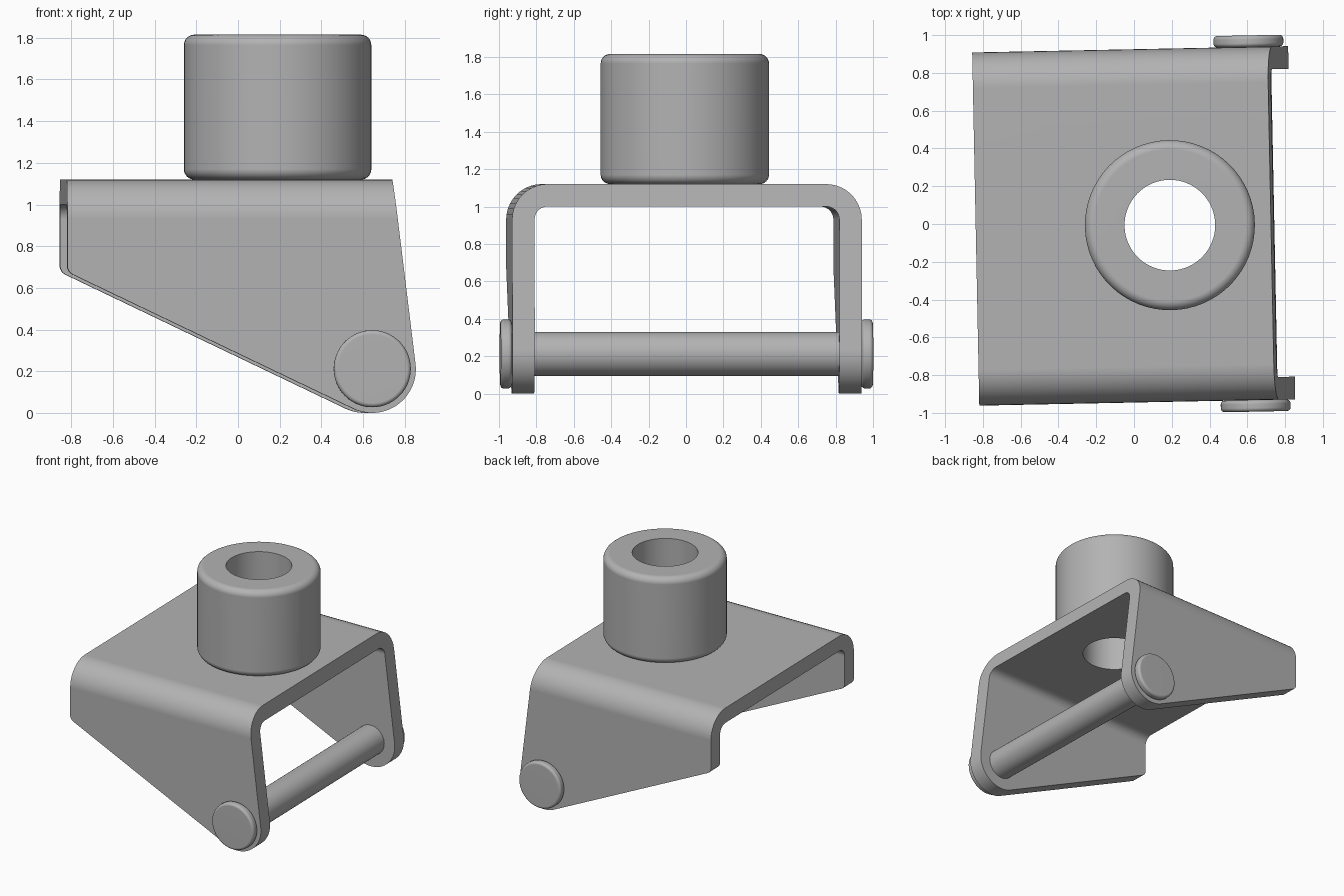
import bpy, bmesh
from math import cos, sin, pi, radians
from mathutils import Matrix

if "Cube" in bpy.data.objects:
    bpy.data.objects.remove(bpy.data.objects["Cube"])

# Whole assembly is turned slightly about z
PLACE = Matrix.Translation((0, -0.01, 0)) @ Matrix.Rotation(radians(1.15), 4, "Z")
PIN_X, PIN_Z = 0.625, 0.212

steel = bpy.data.materials.new("grey steel")
steel.use_nodes = True
steel.diffuse_color = (0.45, 0.45, 0.45, 1)
steel.node_tree.nodes["Principled BSDF"].inputs["Base Color"].default_value = steel.diffuse_color


def arc(cx, cy, r, start, end, steps=10):
    angles = [radians(start + (end - start) * i / steps) for i in range(steps + 1)]
    return [(cx + r * cos(a), cy + r * sin(a)) for a in angles]


def make_object(name, bm):
    bmesh.ops.recalc_face_normals(bm, faces=bm.faces)
    mesh = bpy.data.meshes.new(name)
    bm.to_mesh(mesh)
    bm.free()
    mesh.materials.append(steel)
    obj = bpy.data.objects.new(name, mesh)
    bpy.context.collection.objects.link(obj)
    return obj


def prism(name, outline, to_3d, offset):
    """Extrude a closed 2D outline by an offset vector."""
    bm = bmesh.new()
    face = bm.faces.new([bm.verts.new(to_3d(u, v)) for u, v in outline])
    moved = bmesh.ops.extrude_face_region(bm, geom=[face])["geom"]
    bmesh.ops.translate(bm, vec=offset, verts=[g for g in moved if isinstance(g, bmesh.types.BMVert)])
    return make_object(name, bm)


def lathe(name, profile, matrix, closed=False, steps=64):
    """Revolve a (radius, height) profile about z, then move it into place."""
    bm = bmesh.new()
    verts = [bm.verts.new((r, 0, z)) for r, z in profile]
    pairs = list(zip(verts, verts[1:])) + ([(verts[-1], verts[0])] if closed else [])
    edges = [bm.edges.new(p) for p in pairs]
    bmesh.ops.spin(bm, geom=verts + edges, axis=(0, 0, 1), cent=(0, 0, 0),
                   angle=2 * pi, steps=steps, use_duplicate=False)
    bmesh.ops.remove_doubles(bm, verts=bm.verts, dist=0.0001)
    bmesh.ops.transform(bm, matrix=matrix, verts=bm.verts)
    return make_object(name, bm)


def cut(obj, cutter, operation):
    mod = obj.modifiers.new(operation, "BOOLEAN")
    mod.operation, mod.object, mod.solver = operation, cutter, "EXACT"
    bpy.context.view_layer.objects.active = obj
    bpy.ops.object.modifier_apply(modifier=mod.name)
    bpy.data.objects.remove(cutter)


def finish(obj):
    obj.matrix_world = PLACE
    bpy.ops.object.select_all(action="DESELECT")
    obj.select_set(True)
    bpy.context.view_layer.objects.active = obj
    bpy.ops.object.shade_smooth_by_angle(angle=radians(30))
    normals = obj.modifiers.new("Weighted normals", "WEIGHTED_NORMAL")
    normals.keep_sharp = True


# Bent sheet: U section along x, trimmed to the side outline
outer = arc(0.745, 0.93, 0.19, 0, 90)
inner = arc(0.745, 0.93, 0.07, 90, 0)
half = [(0.935, -0.2)] + outer
half_in = inner + [(0.815, -0.2)]
mirror = lambda pts: [(-y, z) for y, z in reversed(pts)]
section = half + mirror(half) + mirror(half_in) + half_in[::-1][::-1]
bracket = prism("bracket", section, lambda y, z: (-1.2, y, z), (2.4, 0, 0))

side = ([(-0.838, 1.3)] + arc(-0.788, 0.708, 0.05, 180, 244.5, 8)
        + arc(PIN_X, 0.21, 0.21, 244.5, 367, 28) + [(0.703, 1.3)])
cut(bracket, prism("side_trim", side, lambda x, z: (x, -1.5, z), (0, 3, 0)), "INTERSECT")

# Round hole through the top plate, below the boss
boss_at = Matrix.Translation((0.19, 0, 0))
cut(bracket, lathe("hole_cutter", [(0, 0.9), (0.24, 0.9), (0.24, 1.3), (0, 1.3)], boss_at), "DIFFERENCE")
finish(bracket)

# Hollow boss with rounded outer rims
boss = ([(0.24, 1.12)] + arc(0.4, 1.17, 0.05, 270, 360, 8)
        + arc(0.4, 1.765, 0.05, 0, 90, 8) + [(0.24, 1.815)])
finish(lathe("boss", boss, boss_at, closed=True))

# Cross pin and its two rounded heads
pin_at = Matrix.Translation((PIN_X, 0, PIN_Z)) @ Matrix.Rotation(pi / 2, 4, "X")
finish(lathe("pin_rod", [(0, -0.9), (0.118, -0.9), (0.118, 0.9), (0, 0.9)], pin_at))
head = ([(0, 0.935)] + arc(0.165, 0.955, 0.02, 270, 360, 5)
        + arc(0.165, 0.976, 0.02, 0, 90, 5) + [(0, 0.996)])
for name, flip in (("pin_head_front", 1), ("pin_head_back", -1)):
    finish(lathe(name, [(r, z * flip) for r, z in head], pin_at))
